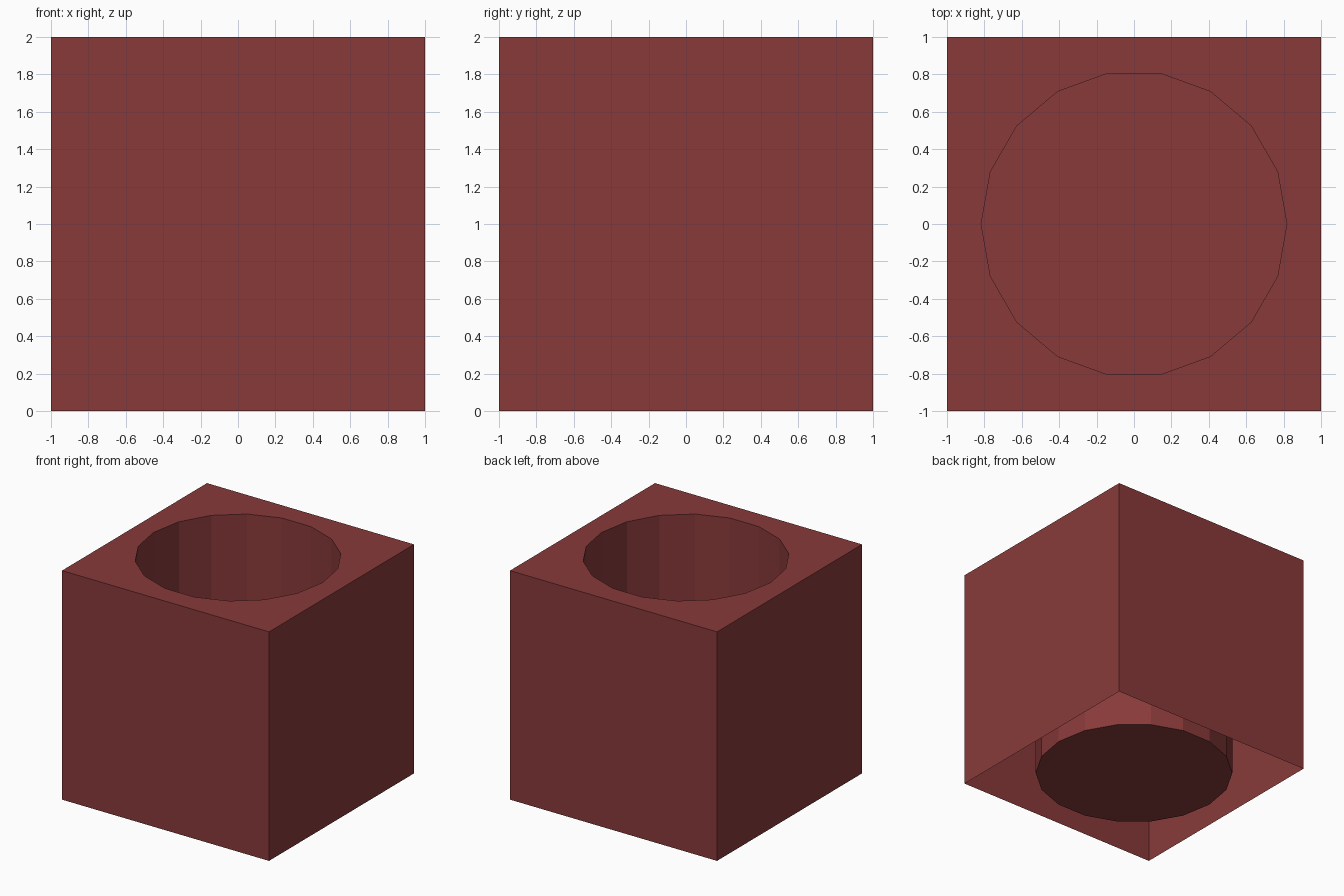
import bpy, bmesh
from math import cos, sin, tau

if "Cube" in bpy.data.objects:
    bpy.data.objects.remove(bpy.data.objects["Cube"])

SIDES, RADIUS, TOP, CUP_FLOOR = 18, 0.817, 2.0, 0.03

bm = bmesh.new()


def ring(points, z):
    return [bm.verts.new((x, y, z)) for x, y in points]


def walls(lower, upper):
    n = len(lower)
    for i in range(n):
        j = (i + 1) % n
        bm.faces.new((lower[i], lower[j], upper[j], upper[i]))


def loop_edges(verts):
    return [bm.edges.get((verts[i - 1], verts[i])) for i in range(len(verts))]


square = [(-1, -1), (1, -1), (1, 1), (-1, 1)]
circle = [(RADIUS * cos(tau * i / SIDES), RADIUS * sin(tau * i / SIDES))
          for i in range(SIDES)]

# Thin outer walls, open underneath
box_top = ring(square, TOP)
walls(ring(square, 0), box_top)

# Round well sunk from the top, with a closed floor just above the ground
well_floor, well_rim = ring(circle, CUP_FLOOR), ring(circle, TOP)
walls(well_rim, well_floor)
bm.faces.new(well_floor)

# Top plate between the square edge and the round rim
bmesh.ops.triangle_fill(bm, use_beauty=True, normal=(0, 0, 1),
                        edges=loop_edges(box_top) + loop_edges(well_rim))
bmesh.ops.recalc_face_normals(bm, faces=bm.faces)
if sum(f.normal.z * f.calc_area() for f in bm.faces) < 0:
    bmesh.ops.reverse_faces(bm, faces=bm.faces)

mesh = bpy.data.meshes.new("box_with_round_well")
bm.to_mesh(mesh)
bm.free()
box = bpy.data.objects.new("box_with_round_well", mesh)
bpy.context.collection.objects.link(box)

# Dark red finish
red = bpy.data.materials.new("dark_red")
red.diffuse_color = (0.25, 0.042, 0.042, 1)
red.use_nodes = True
red.node_tree.nodes["Principled BSDF"].inputs["Base Color"].default_value = red.diffuse_color
mesh.materials.append(red)
